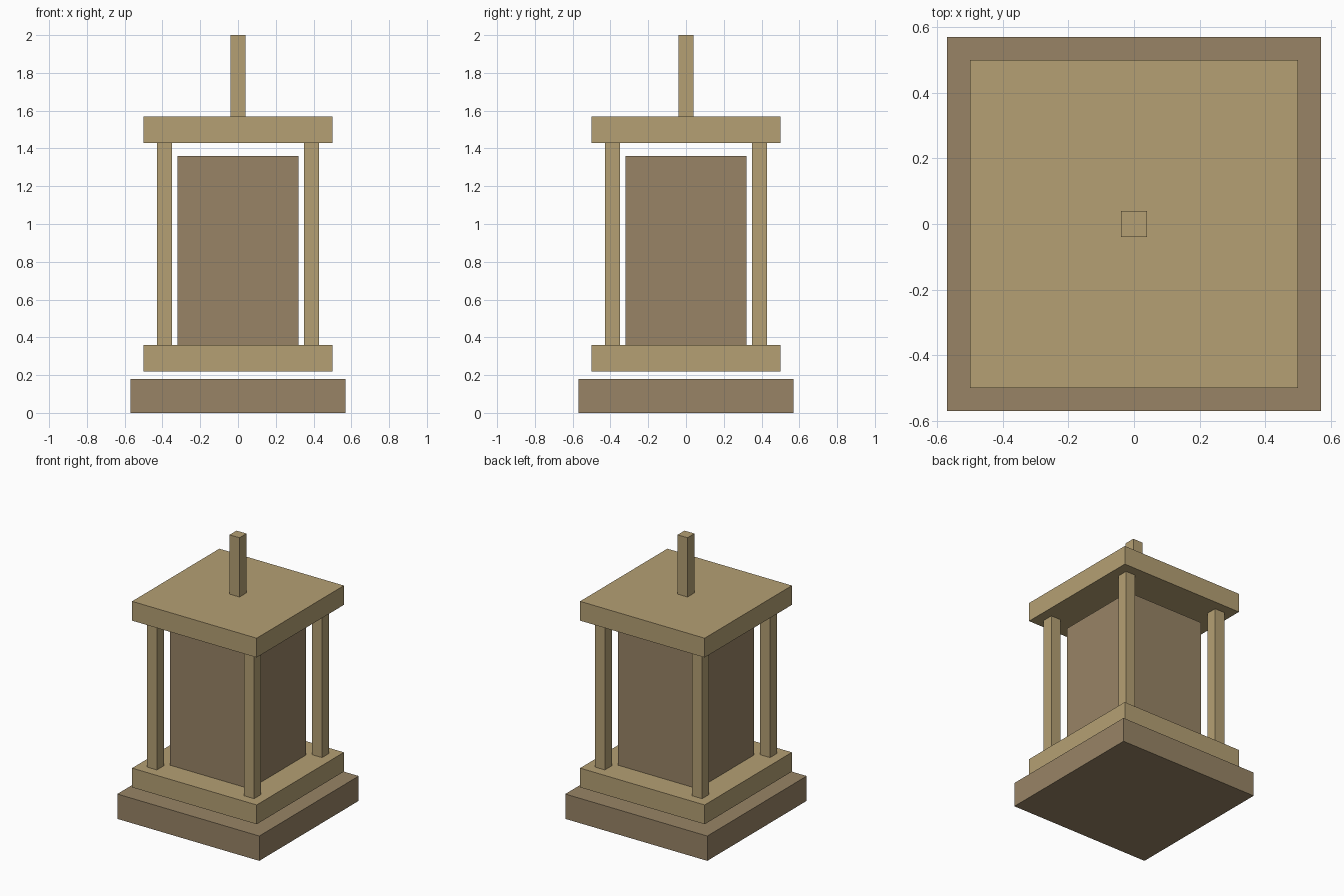
import bpy
import bmesh
from mathutils import Matrix, Vector

cube = bpy.data.objects.get("Cube")
if cube:
    bpy.data.objects.remove(cube, do_unlink=True)


def material(name, color):
    mat = bpy.data.materials.new(name)
    mat.use_nodes = True
    mat.diffuse_color = color
    mat.node_tree.nodes["Principled BSDF"].inputs["Base Color"].default_value = color
    return mat


tan = material("tan wood", (0.462, 0.352, 0.174, 1))
brown = material("brown wood", (0.314, 0.231, 0.133, 1))


def box(name, width, bottom, top, mat, x=0, y=0):
    """Square block spanning bottom to top, centred on x, y."""
    bm = bmesh.new()
    size = Vector((width, width, top - bottom))
    bmesh.ops.create_cube(bm, size=1, matrix=Matrix.Diagonal(size).to_4x4())
    mesh = bpy.data.meshes.new(name)
    bm.to_mesh(mesh)
    bm.free()
    mesh.materials.append(mat)
    obj = bpy.data.objects.new(name, mesh)
    obj.location = (x, y, (bottom + top) / 2)
    bpy.context.collection.objects.link(obj)
    return obj


# Base slab, with the frame floating just above it
box("base_slab", 1.14, 0, 0.18, brown)
box("lower_plate", 1.0, 0.22, 0.36, tan)
box("upper_plate", 1.0, 1.43, 1.57, tan)

# Central block and top rod
box("core_block", 0.64, 0.36, 1.36, brown)
box("top_rod", 0.08, 1.57, 2.0, tan)

# Corner posts
for side, sx in (("right", -1), ("left", 1)):
    for end, sy in (("front", -1), ("back", 1)):
        box(f"{end}_{side}_post", 0.08, 0.36, 1.43, tan, sx * 0.39, sy * 0.39)
